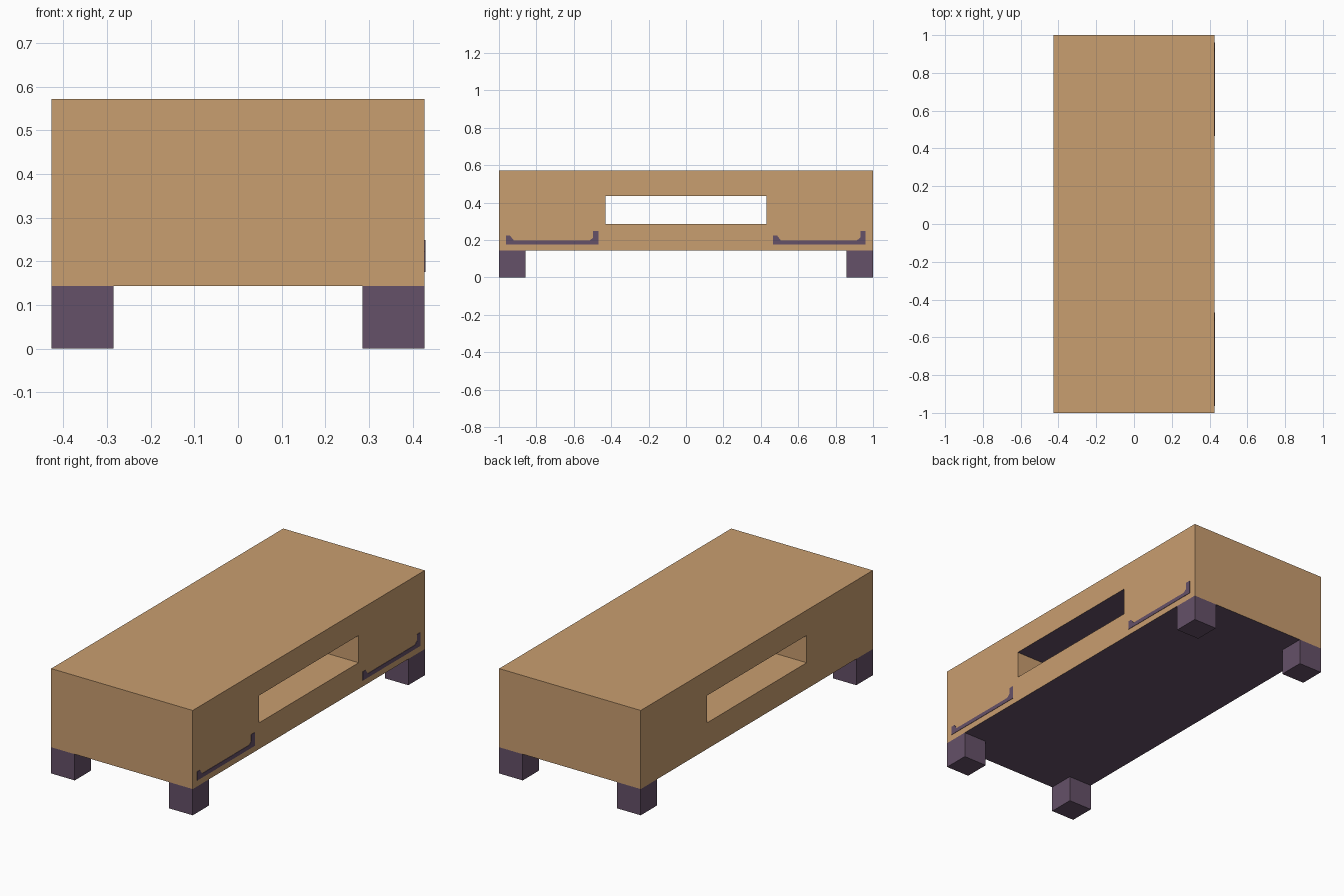
import bpy, bmesh

if "Cube" in bpy.data.objects:
    bpy.data.objects.remove(bpy.data.objects["Cube"])

def material(name, rgb):
    m = bpy.data.materials.new(name)
    m.diffuse_color = (*rgb, 1)
    m.use_nodes = True
    m.node_tree.nodes["Principled BSDF"].inputs["Base Color"].default_value = m.diffuse_color
    return m

tan = material("tan wood", (0.584, 0.342, 0.162))
purple = material("dark purple", (0.130, 0.082, 0.138))

def finish(name, bm, mats):
    bmesh.ops.recalc_face_normals(bm, faces=bm.faces)
    bm.normal_update()
    me = bpy.data.meshes.new(name)
    for m in mats:
        me.materials.append(m)
    if len(mats) > 1:  # faces looking down take the second colour
        for f in bm.faces:
            f.material_index = 1 if f.normal.z < -0.5 else 0
    bm.to_mesh(me)
    bm.free()
    ob = bpy.data.objects.new(name, me)
    bpy.context.collection.objects.link(ob)
    return ob

def rect(y0, y1, z0, z1):
    return [(y0, z0), (y1, z0), (y1, z1), (y0, z1)]

HX, Z0, Z1, LEG = 0.427, 0.143, 0.572, 0.142

# Table body: a block with an open slot running through it along x
bm = bmesh.new()
outer, inner = rect(-1, 1, Z0, Z1), rect(-0.43, 0.43, 0.286, 0.435)
rings = [[bm.verts.new((x, y, z)) for y, z in loop]
         for x, loop in ((-HX, outer), (HX, outer), (HX, inner), (-HX, inner))]
for a, b in zip(rings, rings[1:] + rings[:1]):
    for i in range(4):
        j = (i + 1) % 4
        bm.faces.new((a[i], a[j], b[j], b[i]))
finish("table_body", bm, [tan, purple])

# Four square corner legs
for sx, side in ((-1, "left"), (1, "right")):
    for sy, end in ((-1, "front"), (1, "back")):
        bm = bmesh.new()
        bmesh.ops.create_cube(bm, size=1)
        bmesh.ops.scale(bm, vec=(LEG, LEG, Z0), verts=bm.verts)
        bmesh.ops.translate(bm, verts=bm.verts,
                            vec=(sx * (HX - LEG / 2), sy * (1 - LEG / 2), Z0 / 2))
        finish(f"{end}_{side}_leg", bm, [purple])

# Thin hooked trims on the right side
hook = [(0, 0.176), (0.495, 0.176), (0.495, 0.249), (0.467, 0.249),
        (0.467, 0.213), (0.449, 0.198), (0.042, 0.198), (0.022, 0.224), (0, 0.224)]
for name, y0 in (("front_trim", -0.963), ("back_trim", 0.465)):
    bm = bmesh.new()
    face = bm.faces.new([bm.verts.new((HX - 0.001, y0 + y, z)) for y, z in hook])
    ext = bmesh.ops.extrude_face_region(bm, geom=[face])["geom"]
    bmesh.ops.translate(bm, vec=(0.003, 0, 0),
                        verts=[v for v in ext if isinstance(v, bmesh.types.BMVert)])
    finish(name, bm, [purple])
